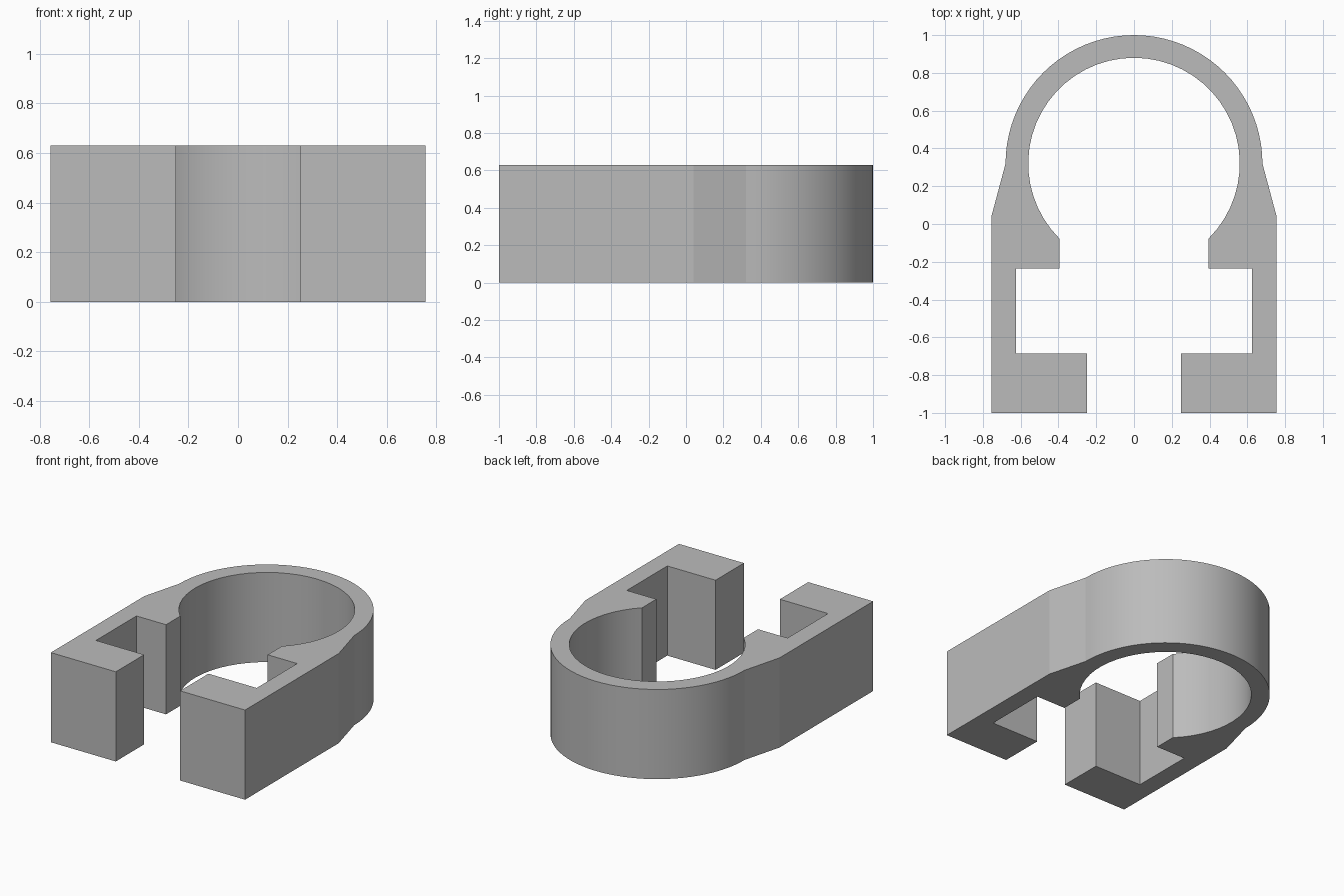
import bpy
import bmesh
from math import sin, cos, radians, pi, asin

cube = bpy.data.objects.get("Cube")
if cube:
    bpy.data.objects.remove(cube, do_unlink=True)

HEIGHT = 0.63
CENTRE_Y = 0.32
OUTER_R, INNER_R = 0.68, 0.56
LIP_X = 0.395
STEPS = 40


def arc(radius, start, end):
    """Points on the ring, from one angle to another."""
    angles = [start + (end - start) * i / STEPS for i in range(STEPS + 1)]
    return [(radius * cos(a), CENTRE_Y + radius * sin(a)) for a in angles]


def mirrored(points):
    return [(-x, y) for x, y in reversed(points)]


# Jaw outline: from the ring's lip round the slot and foot, up to the shoulder
jaw = [(LIP_X, -0.235), (0.625, -0.235), (0.625, -0.685), (0.25, -0.685),
       (0.25, -1.0), (0.755, -1.0), (0.755, 0.04)]

# Whole outline: right jaw, outer ring, left jaw, inner ring
lip_angle = -pi / 2 + asin(LIP_X / INNER_R)
outer = arc(OUTER_R, 0, pi)
inner = arc(INNER_R, pi - lip_angle, lip_angle)
outline = jaw + outer + mirrored(jaw) + inner

# Extrude the outline to the clip's height
bm = bmesh.new()
base = bm.faces.new([bm.verts.new((x, y, 0)) for x, y in outline])
result = bmesh.ops.extrude_face_region(bm, geom=[base], use_keep_orig=True)
top = [v for v in result["geom"] if isinstance(v, bmesh.types.BMVert)]
bmesh.ops.translate(bm, verts=top, vec=(0, 0, HEIGHT))
bmesh.ops.recalc_face_normals(bm, faces=bm.faces)
mesh = bpy.data.meshes.new("pipe_clip")
bm.to_mesh(mesh)
bm.free()
clip = bpy.data.objects.new("pipe_clip", mesh)
bpy.context.collection.objects.link(clip)

# Plain grey
grey = bpy.data.materials.new("grey")
grey.use_nodes = True
colour = (0.5, 0.5, 0.5, 1)
grey.diffuse_color = colour
grey.node_tree.nodes["Principled BSDF"].inputs["Base Color"].default_value = colour
mesh.materials.append(grey)

# Smooth ring, sharp corners
bpy.ops.object.select_all(action="DESELECT")
clip.select_set(True)
bpy.context.view_layer.objects.active = clip
bpy.ops.object.shade_smooth_by_angle(angle=radians(12))
